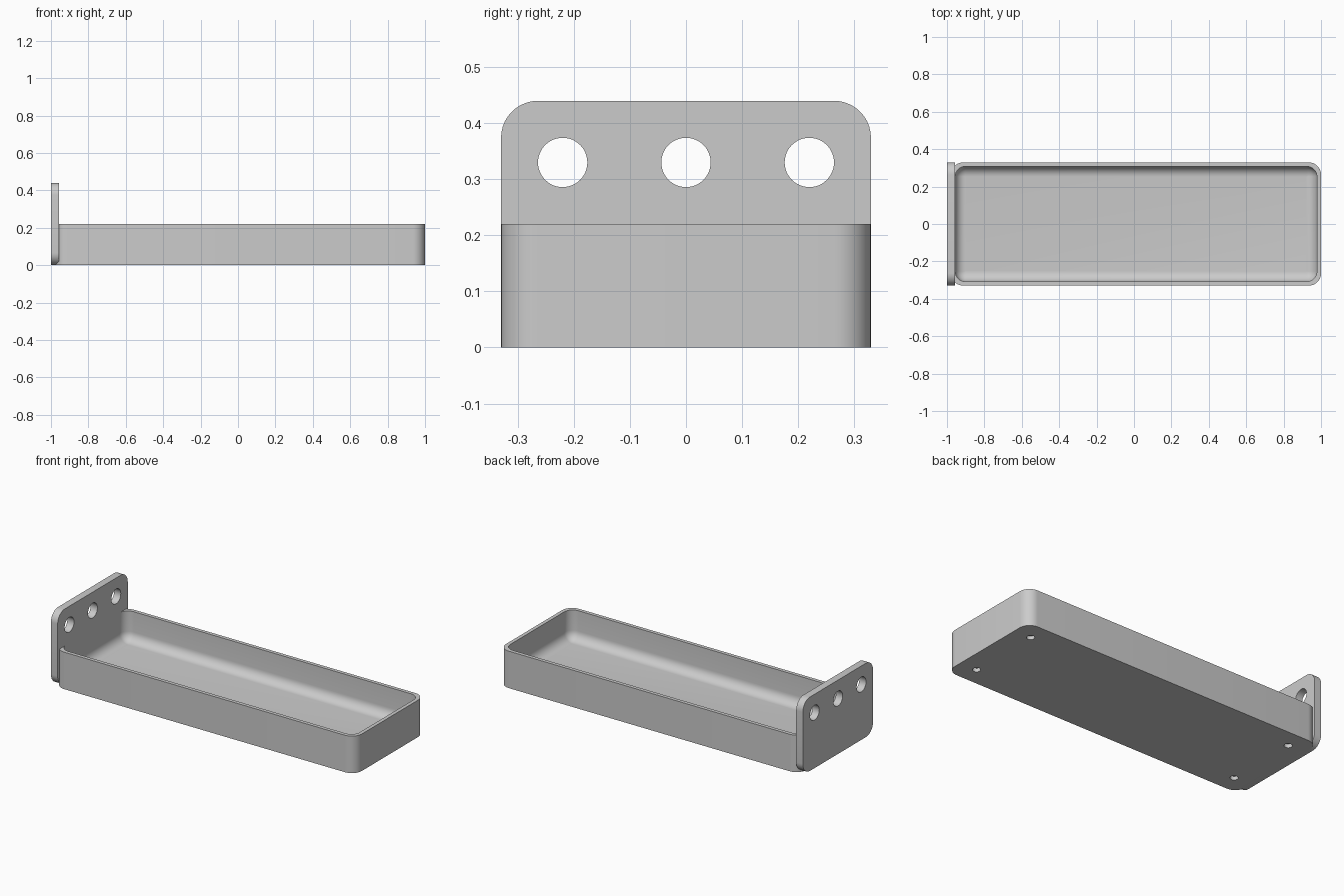
import bpy
import bmesh
from math import sin, cos, pi

cube = bpy.data.objects.get("Cube")
if cube:
    bpy.data.objects.remove(cube, do_unlink=True)

U = 2 / 91            # wall thickness, the module for every size
X0 = U / 2            # centre of the tray along x

grey = bpy.data.materials.new("plain grey")
grey.use_nodes = True
colour = (0.6, 0.6, 0.6, 1)
grey.diffuse_color = colour
grey.node_tree.nodes["Principled BSDF"].inputs["Base Color"].default_value = colour


def rounded_rect(half_w, half_h, radius, steps=10):
    """Counter-clockwise outline of a rounded rectangle."""
    points = []
    for corner, (sx, sy) in enumerate([(1, 1), (-1, 1), (-1, -1), (1, -1)]):
        for i in range(steps + 1):
            a = (corner + i / steps) * pi / 2
            points.append((sx * (half_w - radius) + radius * cos(a),
                           sy * (half_h - radius) + radius * sin(a)))
    return points


def loft(name, loops):
    """Closed solid skinned through equal-length loops of 3D points."""
    bm = bmesh.new()
    rings = [[bm.verts.new(p) for p in loop] for loop in loops]
    for low, high in zip(rings, rings[1:]):
        for i in range(len(low)):
            j = (i + 1) % len(low)
            bm.faces.new((low[i], low[j], high[j], high[i]))
    bm.faces.new(rings[0][::-1])
    bm.faces.new(rings[-1])
    bmesh.ops.recalc_face_normals(bm, faces=bm.faces)
    mesh = bpy.data.meshes.new(name)
    bm.to_mesh(mesh)
    bm.free()
    obj = bpy.data.objects.new(name, mesh)
    bpy.context.collection.objects.link(obj)
    mesh.materials.append(grey)
    return obj


def drill(obj, location, radius, depth, rotation=(0, 0, 0)):
    """Cut a round hole centred on a location."""
    bpy.ops.mesh.primitive_cylinder_add(vertices=48, radius=radius, depth=depth,
                                        location=location, rotation=rotation)
    cutter = bpy.context.object
    cutter.data.materials.append(grey)
    cut = obj.modifiers.new("hole", 'BOOLEAN')
    cut.operation = 'DIFFERENCE'
    cut.solver = 'EXACT'
    cut.object = cutter
    bpy.context.view_layer.objects.active = obj
    bpy.ops.object.modifier_apply(modifier=cut.name)
    bpy.data.objects.remove(cutter, do_unlink=True)


def smooth(obj):
    bpy.ops.object.select_all(action='DESELECT')
    obj.select_set(True)
    bpy.context.view_layer.objects.active = obj
    bpy.ops.object.shade_smooth_by_angle(angle=pi / 6)


# Tray: outer wall up, over the rim, down the inside and round into the floor
FILLET, FLOOR = 2.5 * U, 2 * U
sections = [(0, 0, 3 * U), (0, 10 * U, 3 * U), (U, 10 * U, FILLET)]
for i in range(9):
    a = i / 8 * pi / 2
    inset = FILLET * (1 - cos(a))
    sections.append((U + inset, FLOOR + FILLET * (1 - sin(a)),
                     max(FILLET - inset, U / 50)))
tray = loft("tray", [[(X0 + x, y, z) for x, y in
                      rounded_rect(45 * U - inset, 15 * U - inset, r)]
                     for inset, z, r in sections])

# Four blind holes in the underside
for sx in (-1, 1):
    for sy in (-1, 1):
        drill(tray, (X0 + sx * 40 * U, sy * 10 * U, 0), U, 2 * U)
smooth(tray)

# Upright mounting plate with three through holes
plate = loft("mounting_plate", [[(x, y, z + 10 * U) for y, z in
                                 rounded_rect(15 * U, 10 * U, 3 * U)]
                                for x in (-1, -1 + 2 * U)])
for side in (-1, 0, 1):
    drill(plate, (-1 + U, side * 10 * U, 15 * U), 2 * U, 6 * U, (0, pi / 2, 0))
smooth(plate)
